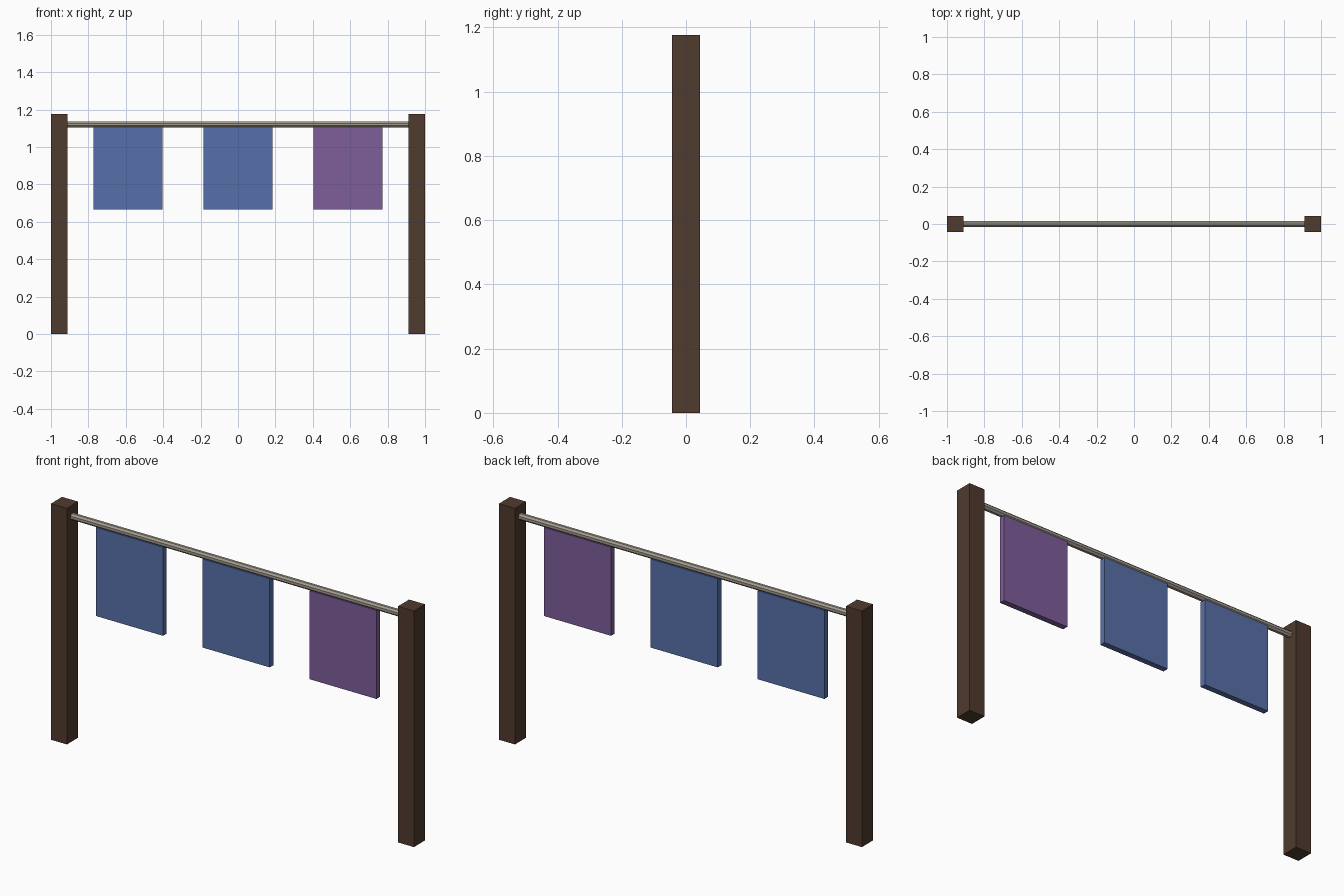
import bpy
import math

if "Cube" in bpy.data.objects:
    bpy.data.objects.remove(bpy.data.objects["Cube"])


def material(name, rgb):
    m = bpy.data.materials.new(name)
    m.diffuse_color = (*rgb, 1.0)
    m.use_nodes = True
    m.node_tree.nodes["Principled BSDF"].inputs["Base Color"].default_value = m.diffuse_color
    return m


WOOD = material("dark_wood", (0.080, 0.043, 0.027))
METAL = material("warm_grey_metal", (0.36, 0.325, 0.27))
BLUE = material("blue_cloth", (0.097, 0.16, 0.40))
PURPLE = material("purple_cloth", (0.21, 0.112, 0.33))


def box(name, centre, size, mat):
    bpy.ops.mesh.primitive_cube_add(size=1, location=centre)
    ob = bpy.context.object
    ob.name = name
    ob.scale = size
    bpy.ops.object.transform_apply(location=False, rotation=False, scale=True)
    ob.data.materials.append(mat)
    return ob


# Square posts at both ends
POST_W, POST_H = 0.088, 1.176
for side, s in (("left", -1), ("right", 1)):
    box(f"{side}_post", (s * (1 - POST_W / 2), 0, POST_H / 2),
        (POST_W, POST_W, POST_H), WOOD)

# Eight-sided rail between the posts, with a flat side facing up
RAIL_R, RAIL_Z = 0.0165, 1.12
bpy.ops.mesh.primitive_cylinder_add(vertices=8, radius=RAIL_R,
                                    depth=2 * (1 - POST_W))
rail = bpy.context.object
rail.name = "rail"
rail.rotation_euler = (0, 0, math.pi / 8)
bpy.ops.object.transform_apply(location=False, rotation=True, scale=False)
rail.rotation_euler = (0, math.pi / 2, 0)
bpy.ops.object.transform_apply(location=False, rotation=True, scale=False)
rail.location = (0, 0, RAIL_Z)
rail.data.materials.append(METAL)

# Cloths hanging below the rail
TOP, BOTTOM = 1.107, 0.666
for name, x, mat in (("left_cloth", -0.588, BLUE), ("middle_cloth", 0, BLUE),
                     ("right_cloth", 0.588, PURPLE)):
    box(name, (x, 0, (TOP + BOTTOM) / 2), (0.37, 0.029, TOP - BOTTOM), mat)
